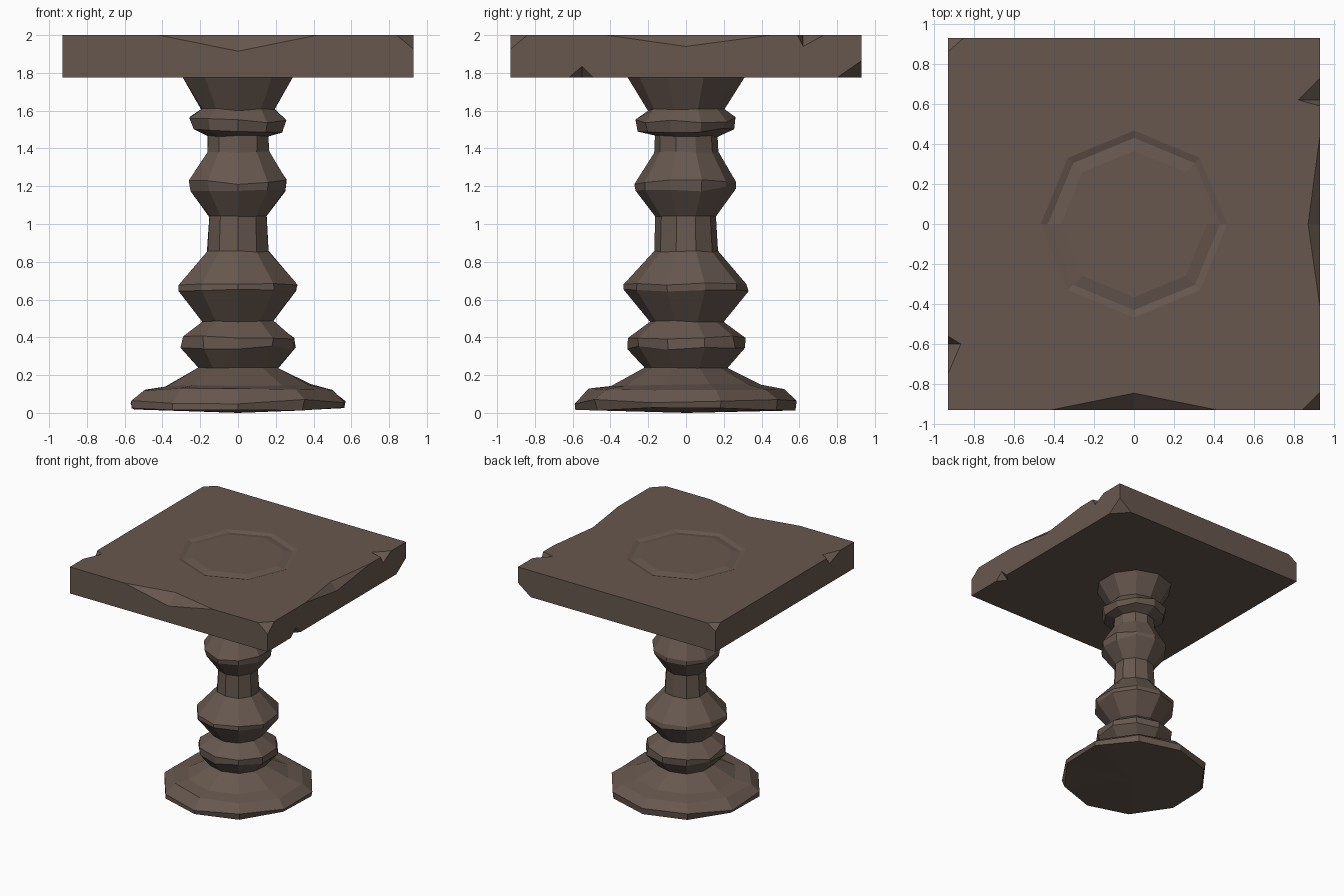
import bpy, bmesh, math, random
from mathutils import Vector

if "Cube" in bpy.data.objects:
    bpy.data.objects.remove(bpy.data.objects["Cube"])

random.seed(4)
SIDES = 10

stone = bpy.data.materials.new("brown_stone")
stone.diffuse_color = (0.135, 0.097, 0.077, 1)
stone.use_nodes = True
stone.node_tree.nodes["Principled BSDF"].inputs["Base Color"].default_value = stone.diffuse_color


def make(name, bm):
    bmesh.ops.recalc_face_normals(bm, faces=bm.faces)
    me = bpy.data.meshes.new(name)
    bm.to_mesh(me)
    bm.free()
    ob = bpy.data.objects.new(name, me)
    bpy.context.collection.objects.link(ob)
    return ob


def lathe(name, profile, jitter):
    """Ten-sided turned part, each vertex slightly displaced for a worn look."""
    bm = bmesh.new()
    rings = []
    for r, z, jz in profile:
        ring = []
        for i in range(SIDES):
            a = math.pi / 2 + 2 * math.pi * i / SIDES
            rr = r * (1 + random.uniform(-jitter, jitter))
            ring.append(bm.verts.new((rr * math.cos(a), rr * math.sin(a),
                                      z + random.uniform(-jz, jz))))
        rings.append(ring)
    for a, b in zip(rings, rings[1:]):
        for i in range(SIDES):
            j = (i + 1) % SIDES
            bm.faces.new((a[i], a[j], b[j], b[i]))
    for ring, z in ((rings[0], 0.0), (rings[-1], profile[-1][1])):
        if ring is rings[0] and profile[0][1] > 0.1:
            z = profile[0][1]
        c = bm.verts.new((0, 0, z))
        for i in range(SIDES):
            bm.faces.new((ring[i], ring[(i + 1) % SIDES], c))
    ob = make(name, bm)
    ob.data.materials.append(stone)
    return ob


# foot: wide worn disc with a sloping shoulder
lathe("foot", [(0.585, 0.02, 0.009), (0.59, 0.06, 0.015), (0.52, 0.128, 0.012),
               (0.40, 0.145, 0.008), (0.22, 0.24, 0.0)], 0.018)

# baluster column: profile of radius, height, height wobble
lathe("column", [(0.22, 0.235, 0), (0.315, 0.345, 0.012), (0.31, 0.39, 0.02),
                 (0.195, 0.485, 0.004), (0.325, 0.65, 0.008), (0.325, 0.685, 0.01),
                 (0.17, 0.855, 0.004), (0.16, 1.04, 0.004), (0.262, 1.185, 0.015),
                 (0.268, 1.22, 0.015), (0.17, 1.38, 0.006), (0.168, 1.465, 0.004),
                 (0.25, 1.495, 0.012), (0.265, 1.55, 0.02), (0.205, 1.605, 0.008),
                 (0.305, 1.78, 0.0)], 0.025)

# square table top
H, ZB, ZT = 0.93, 1.775, 2.0
bm = bmesh.new()
bmesh.ops.create_cube(bm, size=1)
for v in bm.verts:
    v.co = (v.co.x * 2 * H, v.co.y * 2 * H, (ZB + ZT) / 2 + v.co.z * (ZT - ZB))
top = make("table_top", bm)

# chips knocked out of the edges and corners
bm = bmesh.new()


def hull(points):
    vs = [bm.verts.new(p) for p in points]
    bmesh.ops.convex_hull(bm, input=vs)


def edge_chip(side, a, b, mid, inward, deep, top_edge=True):
    """side: outward unit direction (x, y); a, b, mid: positions along the edge."""
    o = Vector((side[0], side[1], 0))
    t = Vector((abs(side[1]), abs(side[0]), 0))
    z, s = (ZT, 1) if top_edge else (ZB, -1)
    up = Vector((0, 0, s))
    e = o * H + Vector((0, 0, z))
    hull([e + t * a, e + t * b, e + t * mid - o * inward, e + t * mid - up * deep,
          e + t * mid + (o + up) * 0.1])


def corner_chip(sx, sy, dx, dy, dz, top_edge=True):
    z, s = (ZT, 1) if top_edge else (ZB, -1)
    c = Vector((sx * H, sy * H, z))
    hull([c - Vector((sx * dx, 0, 0)), c - Vector((0, sy * dy, 0)),
          c - Vector((0, 0, s * dz)), c + Vector((sx, sy, s)) * 0.1])


edge_chip((0, -1), -0.42, 0.42, 0.0, 0.085, 0.085)
edge_chip((1, 0), -0.42, 0.45, 0.0, 0.06, 0.06)
edge_chip((1, 0), 0.59, 0.73, 0.62, 0.11, 0.06)
edge_chip((-1, 0), -0.75, -0.56, -0.60, 0.065, 0.06)
edge_chip((1, 0), -0.62, -0.49, -0.55, 0.06, 0.06, False)
corner_chip(1, -1, 0.09, 0.09, 0.075)
corner_chip(-1, 1, 0.08, 0.07, 0.05)
corner_chip(1, 1, 0.12, 0.13, 0.09, False)
chips = make("chip_cutter", bm)

# shallow eight-sided carved groove in the table top
bm = bmesh.new()
loops = []
for r, z in ((0.36, 2.001), (0.43, 1.988), (0.47, 2.001), (0.43, 2.03)):
    loops.append([bm.verts.new((r * math.cos(i * math.pi / 4),
                                r * math.sin(i * math.pi / 4), z)) for i in range(8)])
for k in range(4):
    a, b = loops[k], loops[(k + 1) % 4]
    for i in range(8):
        j = (i + 1) % 8
        bm.faces.new((a[i], a[j], b[j], b[i]))
groove = make("groove_cutter", bm)

bpy.context.view_layer.objects.active = top
for cutter in (chips, groove):
    cutter.hide_render = True
    m = top.modifiers.new("cut", 'BOOLEAN')
    m.operation = 'DIFFERENCE'
    m.solver = 'EXACT'
    m.object = cutter
    bpy.ops.object.modifier_apply(modifier=m.name)
    bpy.data.objects.remove(cutter)
top.data.materials.clear()
top.data.materials.append(stone)
for p in top.data.polygons:
    p.material_index = 0
